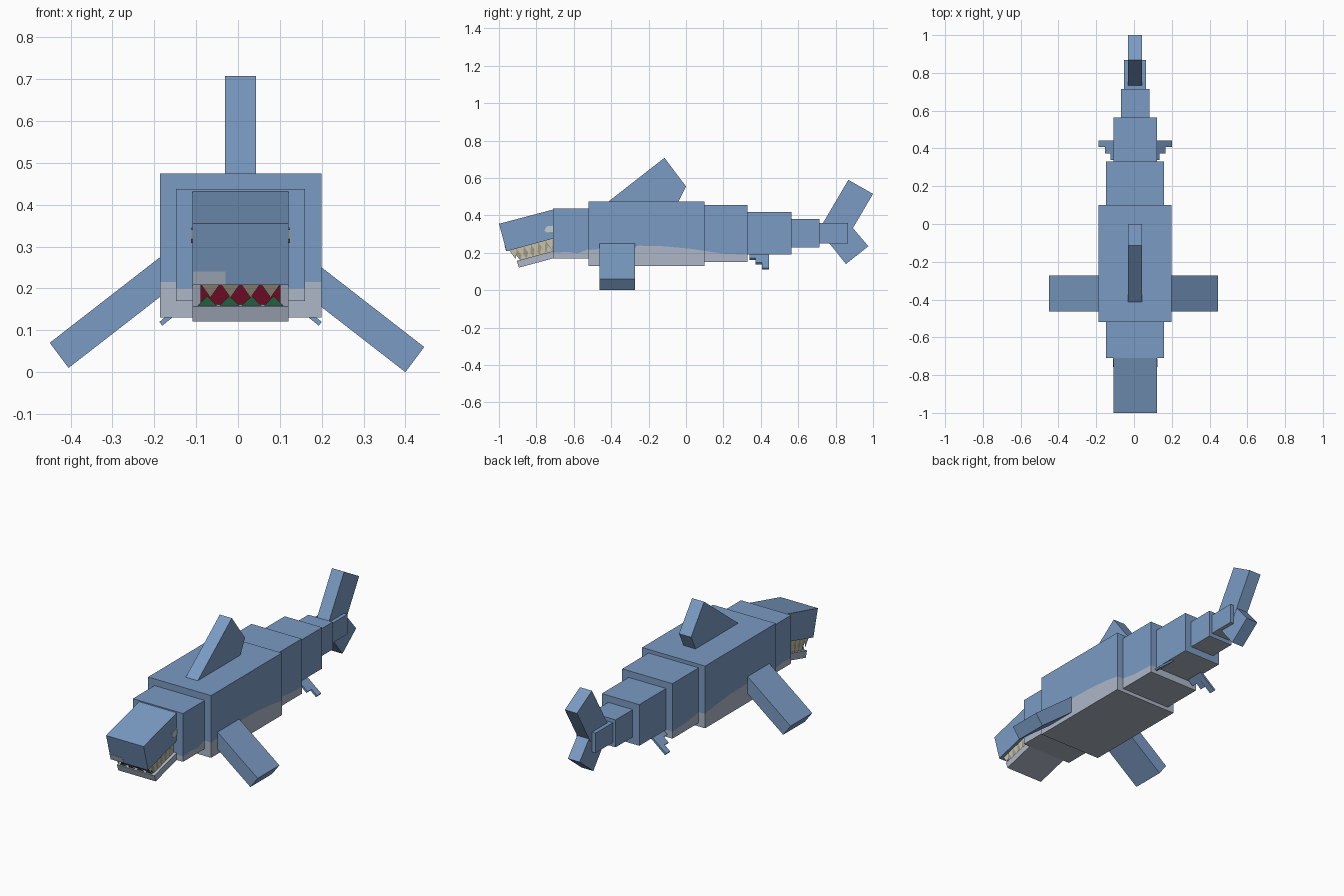
import bpy
import bmesh
from mathutils import Vector

cube = bpy.data.objects.get("Cube")
if cube:
    bpy.data.objects.remove(cube, do_unlink=True)


def material(name, rgb):
    m = bpy.data.materials.new(name)
    m.use_nodes = True
    m.diffuse_color = (*rgb, 1)
    bsdf = next(n for n in m.node_tree.nodes if n.type == 'BSDF_PRINCIPLED')
    bsdf.inputs["Base Color"].default_value = (*rgb, 1)
    bsdf.inputs["Roughness"].default_value = 0.9
    return m


BLUE = material("skin_blue", (0.195, 0.328, 0.546))
BELLY = material("belly_grey", (0.418, 0.474, 0.571))
BEIGE = material("tooth_beige", (0.578, 0.546, 0.402))
TAN = material("gum_tan", (0.35, 0.33, 0.25))
RED = material("mouth_red", (0.43, 0.01, 0.053))
GREEN = material("tooth_green", (0.045, 0.376, 0.156))
EYE = material("eye_white", (0.578, 0.604, 0.604))


def finish(name, bm, mats):
    bmesh.ops.recalc_face_normals(bm, faces=bm.faces[:])
    me = bpy.data.meshes.new(name)
    bm.to_mesh(me)
    bm.free()
    for m in mats:
        me.materials.append(m)
    ob = bpy.data.objects.new(name, me)
    bpy.context.collection.objects.link(ob)
    return ob


def extrude(name, pts, lo, hi, mats, axis='x'):
    """Prism from a profile: (y, z) points along x, or (x, z) points along y."""
    bm = bmesh.new()
    place = (lambda p, d: (d, p[0], p[1])) if axis == 'x' else (lambda p, d: (p[0], d, p[1]))
    a = [bm.verts.new(place(p, lo)) for p in pts]
    b = [bm.verts.new(place(p, hi)) for p in pts]
    bm.faces.new(a)
    bm.faces.new(b)
    for i in range(len(pts)):
        j = (i + 1) % len(pts)
        bm.faces.new((a[i], a[j], b[j], b[i]))
    return finish(name, bm, mats)


def segment(name, half, z0, z1, stations):
    """Body box whose sides change colour along a wavy line of (y, z) stations."""
    bm = bmesh.new()
    x0, x1 = 0.006 - half, 0.006 + half
    rings = [[bm.verts.new((x, y, z)) for x, z in
              ((x0, z0), (x1, z0), (x1, m), (x1, z1), (x0, z1), (x0, m))]
             for y, m in stations]
    for r, s in zip(rings, rings[1:]):
        for i in range(6):
            j = (i + 1) % 6
            f = bm.faces.new((r[i], r[j], s[j], s[i]))
            f.material_index = 1 if i in (0, 1, 5) else 0
    for r in (rings[0], rings[-1]):
        bm.faces.new((r[0], r[1], r[2], r[5])).material_index = 1
        bm.faces.new((r[5], r[2], r[3], r[4]))
    return finish(name, bm, [BLUE, BELLY])


def teeth(name, a, b, height, n, mat):
    """Row of n flat triangular teeth between two points."""
    bm = bmesh.new()
    a, b, h = Vector(a), Vector(b), Vector(height)
    for i in range(n):
        p, q = a.lerp(b, i / n), a.lerp(b, (i + 1) / n)
        bm.faces.new([bm.verts.new(v) for v in (p, q, (p + q) / 2 + h)])
    return finish(name, bm, [mat])


# Body segments from neck to tail root
segment("neck", 0.154, 0.17, 0.438,
        [(-0.71, 0.20), (-0.64, 0.205), (-0.58, 0.197), (-0.52, 0.22)])
segment("main_body", 0.193, 0.13, 0.475,
        [(-0.52, 0.215), (-0.40, 0.225), (-0.25, 0.238), (-0.12, 0.235),
         (0.02, 0.222), (0.10, 0.21)])
segment("rear_body", 0.154, 0.15, 0.455, [(0.10, 0.21), (0.20, 0.195), (0.33, 0.19)])
segment("tail_base", 0.115, 0.19, 0.418, [(0.33, 0.193), (0.565, 0.193)])
segment("tail_middle", 0.075, 0.228, 0.38, [(0.565, 0.231), (0.715, 0.231)])
segment("tail_root", 0.058, 0.25, 0.36, [(0.715, 0.253), (0.867, 0.253)])

# Head and lower jaw, both pitched
HX0, HX1 = -0.109, 0.121
extrude("head", [(-1.0, 0.355), (-0.70, 0.434), (-0.70, 0.279), (-0.96, 0.208)],
        HX0, HX1, [BLUE])
extrude("lower_jaw", [(-0.905, 0.157), (-0.70, 0.212), (-0.70, 0.173), (-0.893, 0.121)],
        HX0, HX1, [BELLY])
extrude("snout_patch", [(-0.9705, 0.24), (-0.962, 0.209), (-0.958, 0.209), (-0.966, 0.24)],
        HX0 + 0.001, -0.03, [BELLY])

# Mouth lining, red at the front and tan on the sides
mouth = extrude("mouth", [(-0.93, 0.217), (-0.705, 0.28), (-0.705, 0.205), (-0.885, 0.158)],
                -0.09, 0.102, [TAN, RED])
for f in mouth.data.polygons:
    f.material_index = 1 if f.normal.y < -0.5 else 0

# Rows of teeth
teeth("upper_front_teeth", (-0.09, -0.938, 0.212), (0.102, -0.938, 0.212),
      (0, 0.025, -0.034), 4, BEIGE)
teeth("lower_front_teeth", (-0.10, -0.896, 0.156), (0.112, -0.896, 0.156),
      (0, -0.021, 0.026), 4, GREEN)
for side, x in (("right", -0.093), ("left", 0.105)):
    teeth(side + "_upper_teeth", (x, -0.945, 0.213), (x, -0.712, 0.276),
          (0, 0.015, -0.052), 6, BEIGE)
    teeth(side + "_lower_teeth", (x, -0.885, 0.161), (x, -0.712, 0.208),
          (0, -0.01, 0.036), 5, BEIGE)

# Eyes as thin plates
for side, x in (("right", HX0), ("left", HX1)):
    extrude(side + "_eye", [(-0.757, 0.318), (-0.745, 0.341), (-0.711, 0.345),
                            (-0.711, 0.312), (-0.745, 0.309)],
            x - 0.003, x + 0.003, [EYE])

# Dorsal fin and tail flukes
extrude("dorsal_fin", [(-0.42, 0.47), (-0.115, 0.708), (0.0, 0.555), (-0.042, 0.47)],
        -0.031, 0.043, [BLUE])
extrude("upper_fluke", [(0.73, 0.355), (0.868, 0.59), (1.0, 0.515), (0.865, 0.285)],
        -0.031, 0.043, [BLUE])
extrude("lower_fluke", [(0.755, 0.265), (0.855, 0.14), (0.975, 0.235), (0.873, 0.355)],
        -0.030, 0.042, [BLUE])

# Pectoral fins slanting down and outward
fin = [(0.445, 0.06), (0.40, 0.0), (0.123, 0.215), (0.168, 0.275)]
extrude("left_pectoral_fin", fin, -0.463, -0.273, [BLUE], 'y')
extrude("right_pectoral_fin", [(-x - 0.005, z + 0.01) for x, z in fin],
        -0.463, -0.273, [BLUE], 'y')

# Small stepped pelvic fins
for side, s in (("right", -1), ("left", 1)):
    for i, (y0, y1, reach) in enumerate(((0.34, 0.372, 0.25), (0.372, 0.407, 0.6),
                                         (0.407, 0.443, 1.0))):
        xo, zo = 0.115 + 0.085 * reach, 0.188 - 0.068 * reach
        pts = [(0.105, 0.197), (xo, zo), (xo - 0.007, zo - 0.009), (0.098, 0.188)]
        extrude(f"{side}_pelvic_fin_{i + 1}",
                [(0.006 + s * (x - 0.006), z) for x, z in pts], y0, y1, [BLUE], 'y')
